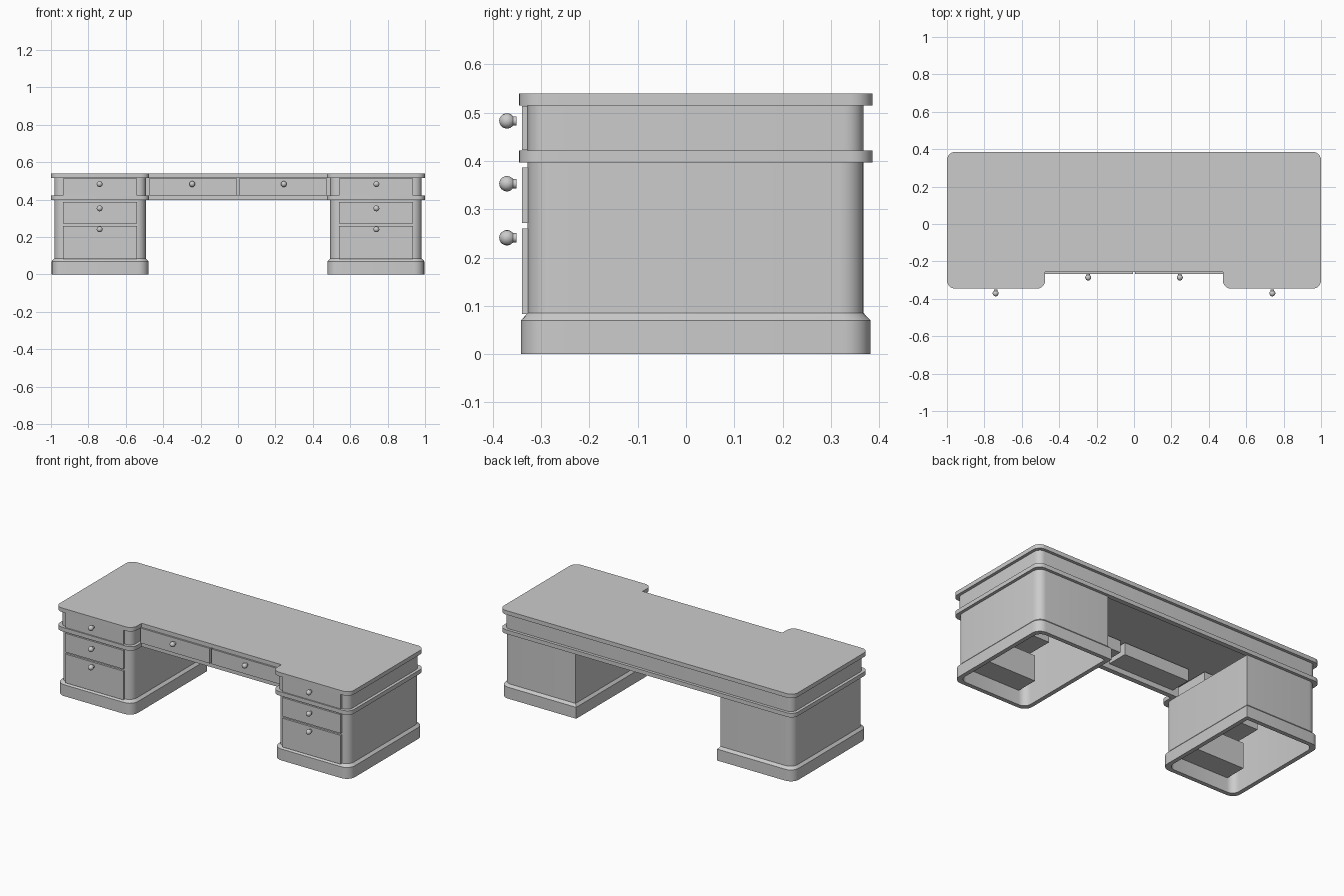
import bpy, bmesh, math
from mathutils import Vector, Matrix

if "Cube" in bpy.data.objects:
    bpy.data.objects.remove(bpy.data.objects["Cube"])


def finish(name, bm, mirror=False):
    bmesh.ops.recalc_face_normals(bm, faces=bm.faces)
    me = bpy.data.meshes.new(name)
    bm.to_mesh(me)
    bm.free()
    ob = bpy.data.objects.new(name, me)
    bpy.context.collection.objects.link(ob)
    if mirror:
        m = ob.modifiers.new("mirror", 'MIRROR')
        m.use_axis[0] = True
        m.use_mirror_merge = False
    bpy.ops.object.select_all(action='DESELECT')
    ob.select_set(True)
    bpy.context.view_layer.objects.active = ob
    bpy.ops.object.shade_smooth_by_angle(angle=math.radians(30))
    return ob


def rounded(corners, seg=6):
    """Outline with rounded right-angle corners given as (x, y, radius)."""
    pts, n = [], len(corners)
    for i, (x, y, r) in enumerate(corners):
        p = Vector((x, y))
        if r <= 0:
            pts.append(p)
            continue
        u = (Vector(corners[i - 1][:2]) - p).normalized()
        v = (Vector(corners[(i + 1) % n][:2]) - p).normalized()
        c = p + (u + v) * r
        for k in range(seg + 1):
            a = math.pi / 2 * k / seg
            pts.append(c - r * (v * math.cos(a) + u * math.sin(a)))
    return pts


X, F, I, N, B = 1.0, 0.346, 0.475, 0.257, 0.386


def desk_outline(d):
    x, f, i, n, b, r = X - d, F - d, I + d, N - d, B - d, max(0.045 - d * 0.3, 0.02)
    return rounded([(-x, -f, r), (-i, -f, r), (-i, -n, 0), (i, -n, 0),
                    (i, -f, r), (x, -f, r), (x, b, r), (-x, b, r)])


def pedestal_outline(d):
    x, f, i, b, r = X - d, F - d, I + d, B - d, max(0.055 - d * 0.3, 0.02)
    return rounded([(-x, -f, r), (-i, -f, r), (-i, b, 0), (-x, b, r)])


def loft(name, outline, profile, ring=True, mirror=False):
    """Sweep (inset, z) profile points around an outline; ring closes the section."""
    bm = bmesh.new()
    loops = [[bm.verts.new((p.x, p.y, z)) for p in outline(d)] for d, z in profile]
    pairs = list(zip(loops, loops[1:]))
    if ring:
        pairs.append((loops[-1], loops[0]))
    else:
        bm.faces.new(loops[0])
        bm.faces.new(loops[-1])
    for a, b in pairs:
        for k in range(len(a)):
            j = (k + 1) % len(a)
            bm.faces.new((a[k], a[j], b[j], b[k]))
    return finish(name, bm, mirror)


def band(outer, inner, z0, z1):
    return [(outer, z0), (outer, z1), (inner, z1), (inner, z0)]


def add_box(bm, x0, x1, y0, y1, z0, z1):
    m = Matrix.Translation(((x0 + x1) / 2, (y0 + y1) / 2, (z0 + z1) / 2)) \
        @ Matrix.Diagonal((x1 - x0, y1 - y0, z1 - z0, 1))
    bmesh.ops.create_cube(bm, size=1, matrix=m)


def drawer(name, x0, x1, z0, z1, y, thick, depth):
    """Front panel with an open tray behind it."""
    bm = bmesh.new()
    add_box(bm, x0, x1, y, y + thick, z0, z1)
    a, b, t = y + thick + 0.002, y + depth, 0.01
    l, r, lo, hi = x0 + 0.01, x1 - 0.01, z0 + 0.006, z1 - 0.012
    add_box(bm, l, r, a, b, lo, lo + t)
    add_box(bm, l, r, b - t, b, lo + t, hi)
    add_box(bm, l, l + t, a, b - t, lo + t, hi)
    add_box(bm, r - t, r, a, b - t, lo + t, hi)
    finish(name, bm, True)


def knob(name, x, y, z):
    """Round pull turned from a profile, its tip at y."""
    prof = [(0.0097, 0.036), (0.0097, 0.029)]
    prof += [(0.016 * math.sin(a), 0.016 - 0.016 * math.cos(a))
             for a in [math.radians(140 - 20 * k) for k in range(8)]]
    bm = bmesh.new()
    vs = [bm.verts.new((x, y + 0.036, z))]
    vs += [bm.verts.new((x + r, y + h, z)) for r, h in prof[:-1]]
    vs.append(bm.verts.new((x, y, z)))
    es = [bm.edges.new(e) for e in zip(vs, vs[1:])]
    bmesh.ops.spin(bm, geom=vs + es, cent=(x, y, z), axis=(0, 1, 0),
                   angle=math.tau, steps=16)
    bmesh.ops.remove_doubles(bm, verts=bm.verts, dist=1e-5)
    finish(name, bm, True)


# Desk top, frieze shell and trim band
loft("desk_top", desk_outline, [(0, 0.515), (0, 0.54)], ring=False)
loft("frieze", desk_outline, band(0.018, 0.03, 0.42, 0.516))
loft("lower_trim", desk_outline, band(0, 0.03, 0.397, 0.422))

# Hollow pedestals and chamfered plinths
loft("pedestal", pedestal_outline, band(0.018, 0.03, 0.08, 0.398), mirror=True)
loft("plinth", pedestal_outline,
     [(0.004, 0), (0.004, 0.07), (0.018, 0.085), (0.03, 0.085), (0.03, 0)], mirror=True)

# Pedestal drawers and knobs
for tag, z0, z1, kz, depth in (("lower", 0.083, 0.26, 0.241, 0.16),
                               ("middle", 0.272, 0.387, 0.353, 0.28),
                               ("upper", 0.423, 0.514, 0.483, 0.28)):
    drawer(tag + "_drawer", -0.936, -0.541, z0, z1, -0.34, 0.014, depth)
    knob(tag + "_knob", -0.74, -0.387, kz)

# Centre drawers and knobs
drawer("centre_drawer", -0.475, -0.006, 0.422, 0.514, -0.266, 0.03, 0.17)
knob("centre_knob", -0.245, -0.302, 0.483)
